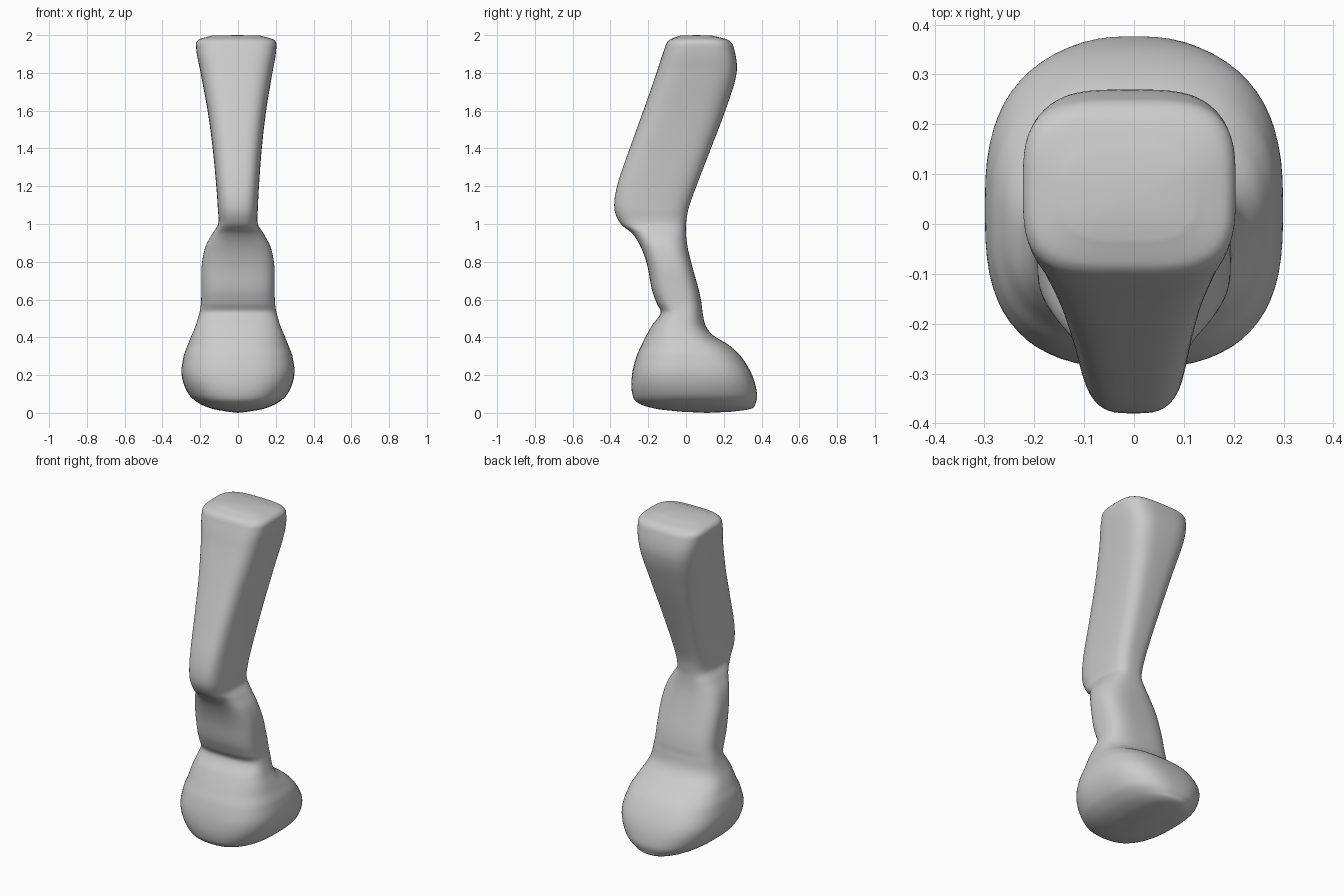
import bpy
import math

SEGMENTS = 64
STEPS = 6

# Cross-sections from sole to top: height, front y, back y, half width, squareness
SECTIONS = [
    (0.006, -0.02, 0.24, 0.05, 2.2),
    (0.02, -0.15, 0.34, 0.13, 2.3),
    (0.05, -0.25, 0.368, 0.205, 2.5),
    (0.1, -0.284, 0.376, 0.262, 2.6),
    (0.2, -0.286, 0.35, 0.298, 2.8),
    (0.3, -0.262, 0.29, 0.288, 2.7),
    (0.36, -0.235, 0.225, 0.266, 2.6),
    (0.41, -0.21, 0.145, 0.246, 2.6),
    (0.46, -0.182, 0.105, 0.225, 2.7),
    (0.53, -0.134, 0.088, 0.204, 2.9),
    (0.58, -0.155, 0.082, 0.196, 3.1),
    (0.65, -0.18, 0.068, 0.194, 3.2),
    (0.78, -0.205, 0.032, 0.192, 3),
    (0.88, -0.24, 0.008, 0.172, 2.8),
    (0.95, -0.285, 0, 0.135, 2.8),
    (1, -0.345, 0, 0.105, 3),
    (1.08, -0.379, 0.013, 0.106, 3.2),
    (1.2, -0.365, 0.055, 0.113, 3.4),
    (1.4, -0.298, 0.132, 0.13, 3.6),
    (1.6, -0.226, 0.208, 0.155, 3.6),
    (1.8, -0.156, 0.268, 0.19, 3.6),
    (1.93, -0.113, 0.254, 0.212, 3.6),
    (1.975, -0.088, 0.222, 0.2, 3.4),
    (1.997, -0.03, 0.14, 0.13, 3),
]


def blend(a, b, c, d, t):
    """Smooth curve from b to c, with a and d as neighbours, by height."""
    span = c[0] - b[0]
    result = [b[0] + span * t]
    for i in range(1, len(b)):
        m0 = (c[i] - a[i]) / (c[0] - a[0]) * span
        m1 = (d[i] - b[i]) / (d[0] - b[0]) * span
        t2, t3 = t * t, t * t * t
        result.append((2 * t3 - 3 * t2 + 1) * b[i] + (t3 - 2 * t2 + t) * m0
                      + (3 * t2 - 2 * t3) * c[i] + (t3 - t2) * m1)
    return result


def ring(section):
    """Rounded-square outline of one cross-section."""
    z, front, back, half, power = section
    lean = -0.01 * max(0, z - 1)
    points = []
    for i in range(SEGMENTS):
        angle = math.tau * i / SEGMENTS
        c, s = math.cos(angle), math.sin(angle)
        x = math.copysign(abs(c) ** (2 / power), c) * half
        y = math.copysign(abs(s) ** (2 / power), s) * (back - front) / 2
        points.append((x + lean, y + (front + back) / 2, z))
    return points


def loft(name, sections, material):
    """Skin a smooth surface over the cross-sections and close both ends."""
    dense = []
    last = len(sections) - 1
    for i in range(last):
        near = [sections[min(max(k, 0), last)] for k in range(i - 1, i + 3)]
        dense += [blend(*near, step / STEPS) for step in range(STEPS)]
    dense.append(sections[last])

    verts = [p for section in dense for p in ring(section)]
    faces = []
    for r in range(len(dense) - 1):
        for i in range(SEGMENTS):
            j = (i + 1) % SEGMENTS
            low, high = r * SEGMENTS, (r + 1) * SEGMENTS
            faces.append((low + i, low + j, high + j, high + i))

    # Sole and top caps, as fans around a centre point
    for r, lift in ((0, -0.006), (len(dense) - 1, 0.003)):
        z, front, back = dense[r][:3]
        centre = len(verts)
        verts.append((0, (front + back) / 2, z + lift))
        base = r * SEGMENTS
        for i in range(SEGMENTS):
            a, b = base + i, base + (i + 1) % SEGMENTS
            faces.append((b, a, centre) if r == 0 else (a, b, centre))

    mesh = bpy.data.meshes.new(name)
    mesh.from_pydata(verts, [], faces)
    mesh.materials.append(material)
    mesh.update()
    obj = bpy.data.objects.new(name, mesh)
    bpy.context.collection.objects.link(obj)
    for polygon in mesh.polygons:
        polygon.use_smooth = True
    return obj


def make_material(name, colour):
    material = bpy.data.materials.new(name)
    material.use_nodes = True
    material.diffuse_color = colour
    for node in material.node_tree.nodes:
        if node.type == 'BSDF_PRINCIPLED':
            node.inputs["Base Color"].default_value = colour
    return material


cube = bpy.data.objects.get("Cube")
if cube:
    bpy.data.objects.remove(cube, do_unlink=True)

# One continuous limb: foot, shin and thigh
grey = make_material("light_grey", (0.6, 0.6, 0.6, 1))
loft("leg", SECTIONS, grey)
